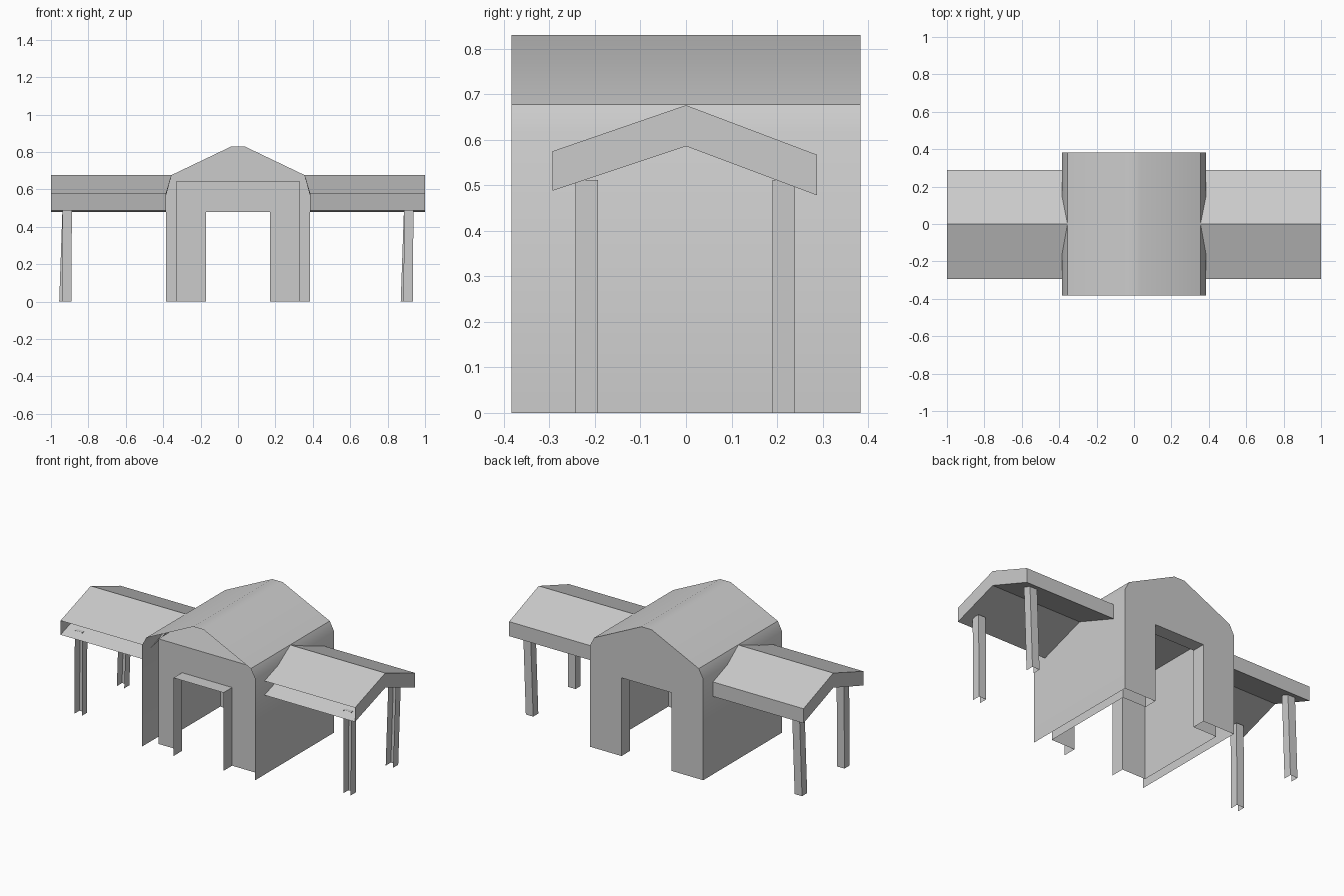
import bpy
import bmesh
import math

cube = bpy.data.objects.get("Cube")
if cube:
    bpy.data.objects.remove(cube, do_unlink=True)

# Single plain material
GREY = (0.6, 0.6, 0.6, 1.0)
grey = bpy.data.materials.new("plain grey")
grey.use_nodes = True
grey.diffuse_color = GREY
bsdf = next(n for n in grey.node_tree.nodes if n.type == 'BSDF_PRINCIPLED')
bsdf.inputs["Base Color"].default_value = GREY


def build(name, polygons, inward=False):
    """Join polygons given as coordinate lists into one open shell."""
    bm = bmesh.new()
    for poly in polygons:
        bm.faces.new([bm.verts.new(p) for p in poly])
    bmesh.ops.remove_doubles(bm, verts=bm.verts, dist=0.0005)
    bmesh.ops.recalc_face_normals(bm, faces=bm.faces)
    if inward:
        bmesh.ops.reverse_faces(bm, faces=bm.faces)
    mesh = bpy.data.meshes.new(name)
    bm.to_mesh(mesh)
    bm.free()
    mesh.materials.append(grey)
    obj = bpy.data.objects.new(name, mesh)
    bpy.context.collection.objects.link(obj)
    bpy.ops.object.select_all(action='DESELECT')
    obj.select_set(True)
    bpy.context.view_layer.objects.active = obj
    bpy.ops.object.shade_smooth_by_angle(angle=math.radians(30))
    return obj


def strips(a, b):
    """Quads between two matching open paths."""
    return [(a[i], a[i + 1], b[i + 1], b[i]) for i in range(len(a) - 1)]


def at_y(profile, y):
    return [(x, y, z) for x, z in profile]


def mirrored(half):
    """Left to right outline from the right half, listed bottom to top."""
    return [(-x, z) for x, z in half] + [(x, z) for x, z in reversed(half)]


DEPTH, ROOM = 0.383, 0.30
doorway = mirrored([(0.17, 0), (0.17, 0.48)])

# Outer walls and roof: open floor and front, doorway cut in the back wall
outer = mirrored([(0.385, 0), (0.385, 0.62), (0.355, 0.677), (0.035, 0.83)])
build("house_shell",
      strips(at_y(outer, -DEPTH), at_y(outer, DEPTH))
      + [at_y(outer + doorway[::-1], DEPTH)])

# Inner room with both end walls and the doorway linings
inner = mirrored([(0.33, 0), (0.33, 0.645)])
room = strips(at_y(inner, -ROOM), at_y(inner, ROOM))
for side in (-1, 1):
    room.append(at_y(inner + doorway[::-1], side * ROOM))
    room += strips(at_y(doorway, side * ROOM), at_y(doorway, side * DEPTH))
build("inner_room", room, inward=True)

# Side canopies: gabled slabs, open at the front eave and at the house
top = [(-0.293, 0.575), (0, 0.676), (0.288, 0.567)]
under = [(-0.293, 0.488), (0, 0.586), (0.288, 0.478)]
for label, side in (("left", 1), ("right", -1)):
    def along(path, xs):
        return [(side * x, y, z) for x, (y, z) in zip(xs, path)]

    end, wall = [1.0] * 3, [0.385] * 3
    end_top, end_under = along(top, end), along(under, end)
    wall_top = along(top, [0.385, 0.355, 0.385])
    wall_under = along(under, wall)
    build(label + "_canopy",
          strips(wall_top, end_top) + strips(wall_under, end_under)
          + strips(end_top, end_under)
          + [(wall_top[2], end_top[2], end_under[2], wall_under[2])])

# Canopy posts: open at the front and foot, the back pair leaning a little
HALF, POST_TOP = 0.025, 0.512
for label, x in (("left", 0.913), ("right", -0.913)):
    for place, y, lean in (("front", -0.218, -0.003), ("back", 0.215, -0.018)):
        def ring(cx, z):
            return [(cx + sx * HALF, y + sy * HALF, z)
                    for sx, sy in ((-1, -1), (-1, 1), (1, 1), (1, -1))]

        foot, head = ring(x + lean, 0), ring(x, POST_TOP)
        build(f"{label}_{place}_post", strips(foot, head) + [head])
